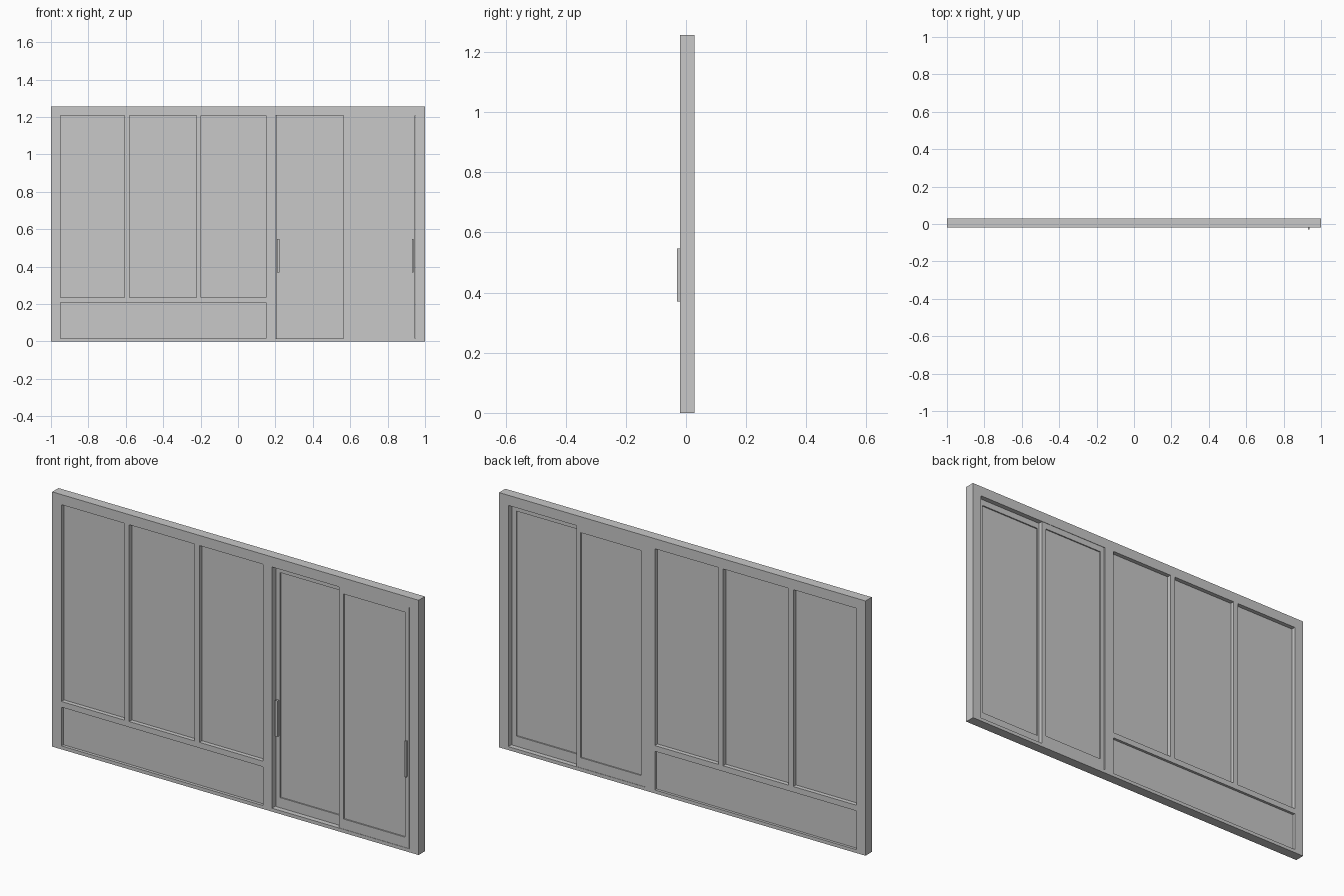
import bpy
import bmesh

cube = bpy.data.objects.get("Cube")
if cube:
    bpy.data.objects.remove(cube, do_unlink=True)

# One plain light grey for the whole window
GREY = (0.58, 0.58, 0.58, 1.0)
grey = bpy.data.materials.new("light_grey")
grey.use_nodes = True
grey.diffuse_color = GREY
grey.node_tree.nodes["Principled BSDF"].inputs["Base Color"].default_value = GREY


def plate(name, x0, x1, z0, z1, y0, y1, holes=()):
    """Upright slab with rectangular through-holes (x0, x1, z0, z1)."""
    xs = sorted({x0, x1, *(v for h in holes for v in h[:2])})
    zs = sorted({z0, z1, *(v for h in holes for v in h[2:])})
    bm = bmesh.new()
    grid = {(x, z): bm.verts.new((x, y0, z)) for x in xs for z in zs}
    for xa, xb in zip(xs, xs[1:]):
        for za, zb in zip(zs, zs[1:]):
            cx, cz = (xa + xb) / 2, (za + zb) / 2
            if any(h[0] < cx < h[1] and h[2] < cz < h[3] for h in holes):
                continue
            bm.faces.new([grid[p] for p in ((xa, za), (xb, za), (xb, zb), (xa, zb))])
    front = bm.faces[:]
    back = bmesh.ops.extrude_face_region(bm, geom=front, use_keep_orig=True)["geom"]
    moved = [v for v in back if isinstance(v, bmesh.types.BMVert)]
    bmesh.ops.translate(bm, verts=moved, vec=(0, y1 - y0, 0))
    bmesh.ops.delete(bm, geom=[v for v in bm.verts if not v.link_faces], context="VERTS")
    bmesh.ops.recalc_face_normals(bm, faces=bm.faces[:])
    mesh = bpy.data.meshes.new(name)
    bm.to_mesh(mesh)
    bm.free()
    mesh.materials.append(grey)
    obj = bpy.data.objects.new(name, mesh)
    bpy.context.collection.objects.link(obj)


HEIGHT, HEAD, SILL, RAIL = 1.257, 1.207, 0.017, 0.236
FRONT, BACK, TRACK = -0.02, 0.029, 0.005

# Outer frame with fixed lights, lower panel and door opening cut through
lights = [(a, b, RAIL, HEAD) for a, b in ((-0.95, -0.606), (-0.58, -0.223), (-0.197, 0.15))]
lower = (-0.95, 0.15, SILL, 0.208)
doorway = (0.20, 0.95, SILL, HEAD)
plate("window_frame", -1, 1, 0, HEIGHT, FRONT, BACK, [*lights, lower, doorway])

# Fixed glass and solid lower panel
for i, light in enumerate(lights, 1):
    plate(f"fixed_glass_{i}", *light, 0.001, 0.008)
plate("lower_panel", *lower, -0.005, 0.016)


def sliding_door(name, x0, x1, y0, y1, handle_x0, handle_x1):
    """Sash with thin stiles and a deeper bottom rail, glass and pull handle."""
    glass = (x0 + 0.024, x1 - 0.024, 0.067, 1.177)
    mid = (y0 + y1) / 2
    plate(f"{name}_sash", x0, x1, SILL, HEAD, y0, y1, [glass])
    plate(f"{name}_glass", *glass, mid - 0.005, mid + 0.005)
    plate(f"{name}_handle", handle_x0, handle_x1, 0.37, 0.547, y0 - 0.012, y0)


# Two doors on neighbouring tracks, overlapping in the middle, with a fine gap at the jambs
sliding_door("front_door", 0.565, 0.947, -0.018, TRACK, 0.93, 0.938)
sliding_door("rear_door", 0.203, 0.58, TRACK, 0.027, 0.208, 0.221)
